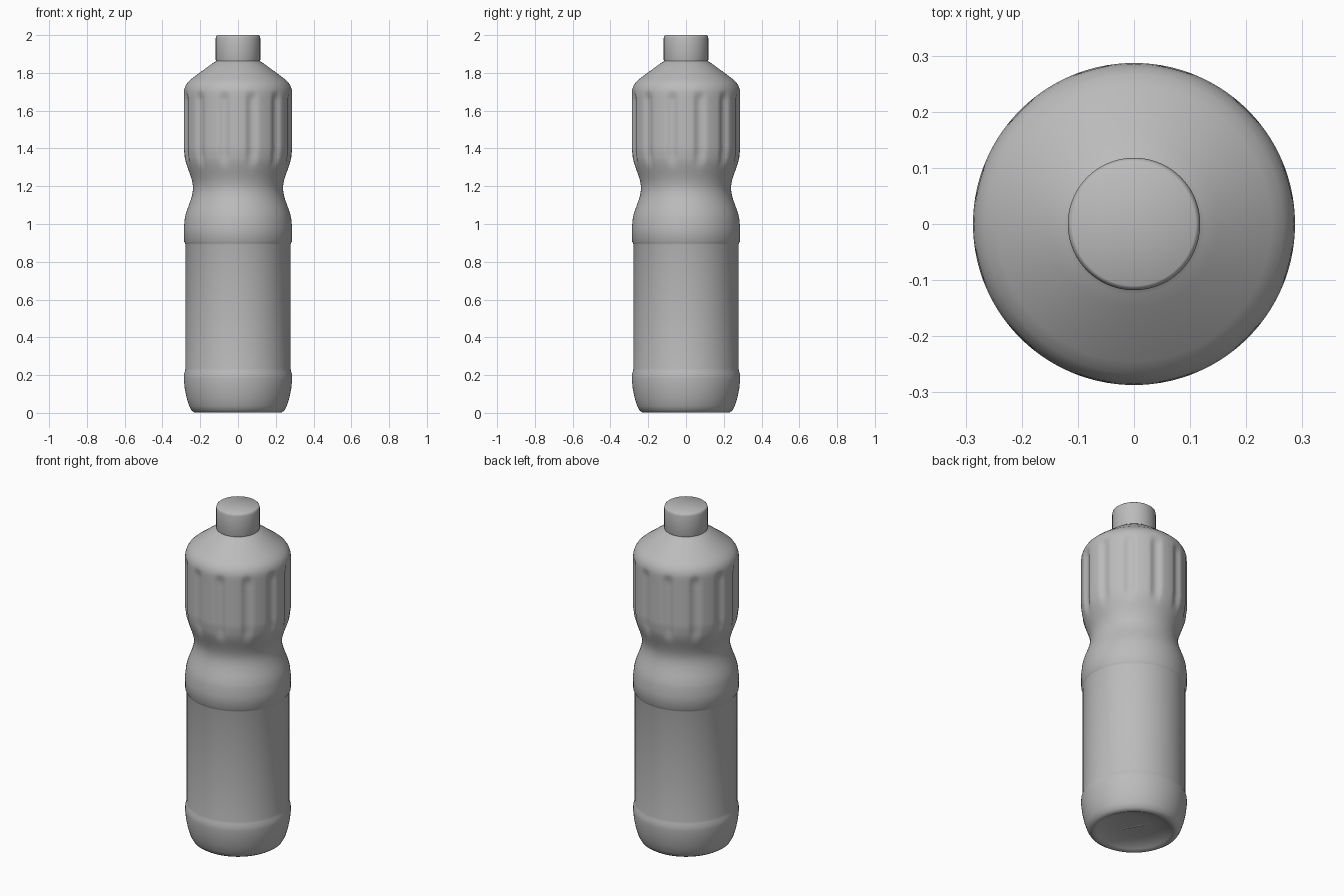
import bpy, math

if "Cube" in bpy.data.objects:
    bpy.data.objects.remove(bpy.data.objects["Cube"])

SEGMENTS = 144
FLUTES = 12

grey = bpy.data.materials.new("plain_grey")
grey.use_nodes = True
colour = (0.5, 0.5, 0.5, 1)
grey.diffuse_color = colour
grey.node_tree.nodes["Principled BSDF"].inputs["Base Color"].default_value = colour


def smoothstep(a, b, t):
    t = min(max((t - a) / (b - a), 0), 1)
    return t * t * (3 - 2 * t)


def flute_depth(angle, z):
    """Depth of the narrow grip grooves, fading out at both ends."""
    step = math.tau / FLUTES
    offset = abs(angle % step - step / 2) / (step / 2)
    groove = 1 - smoothstep(0.1, 0.5, offset)
    return 0.012 * groove * smoothstep(1.29, 1.37, z) * (1 - smoothstep(1.66, 1.71, z))


def lathe(name, profile, dent=None, sharp=40):
    """Spin (radius, z) points about z; a zero radius closes the end."""
    verts, faces, rings = [], [], []
    for r, z in profile:
        first = len(verts)
        if r == 0:
            verts.append((0, 0, z))
            rings.append([first] * SEGMENTS)
            continue
        for i in range(SEGMENTS):
            a = math.tau * i / SEGMENTS
            rad = r - (dent(a, z) if dent else 0)
            verts.append((rad * math.cos(a), rad * math.sin(a), z))
        rings.append(list(range(first, first + SEGMENTS)))
    for low, high in zip(rings, rings[1:]):
        for i in range(SEGMENTS):
            j = (i + 1) % SEGMENTS
            quad = (low[i], low[j], high[j], high[i])
            faces.append(tuple(dict.fromkeys(quad)))
    mesh = bpy.data.meshes.new(name)
    mesh.from_pydata(verts, [], faces)
    mesh.materials.append(grey)
    obj = bpy.data.objects.new(name, mesh)
    bpy.context.collection.objects.link(obj)
    bpy.ops.object.select_all(action="DESELECT")
    obj.select_set(True)
    bpy.context.view_layer.objects.active = obj
    bpy.ops.object.shade_smooth_by_angle(angle=math.radians(sharp))
    return obj


# Bottle body: dished base, label panel, pinched waist, fluted grip, shoulder
base = [(0, 0.035), (0.1, 0.032), (0.17, 0.022), (0.2, 0.008), (0.215, 0.001),
        (0.23, 0.002), (0.245, 0.012), (0.258, 0.035), (0.272, 0.08),
        (0.282, 0.13), (0.287, 0.18), (0.286, 0.205), (0.281, 0.22), (0.278, 0.235)]
label = [(0.278, 0.89), (0.281, 0.9), (0.286, 0.908), (0.287, 0.98), (0.284, 1.005)]
waist = [(0.243 + 0.041 * math.sin(math.pi / 2 * t) ** 2 - 0.005 * (1 - abs(t)),
          1.19 + 0.185 * t) for t in [k / 8 for k in range(-7, 9)]]
grip = [(0.287, 1.395 + 0.02 * k) for k in range(16)]
shoulder = [(0.285, 1.71), (0.279, 1.73), (0.266, 1.75), (0.245, 1.769),
            (0.15, 1.84), (0.125, 1.857), (0.11, 1.865), (0.1, 1.88), (0, 1.88)]
lathe("bottle_body", base + label + waist + grip + shoulder, flute_depth)

# Screw cap
lathe("cap", [(0, 1.862), (0.116, 1.862), (0.118, 1.868), (0.118, 1.985),
              (0.115, 1.996), (0.11, 2.0), (0, 2.0)], sharp=50)

# Moulding seam under the base
seam = lathe("base_seam", [(0, -0.004), (0.1, 0), (0, 0.006)])
seam.scale = (1, 0.08, 1)
seam.rotation_euler.z = math.radians(118)
seam.location.z = 0.03
